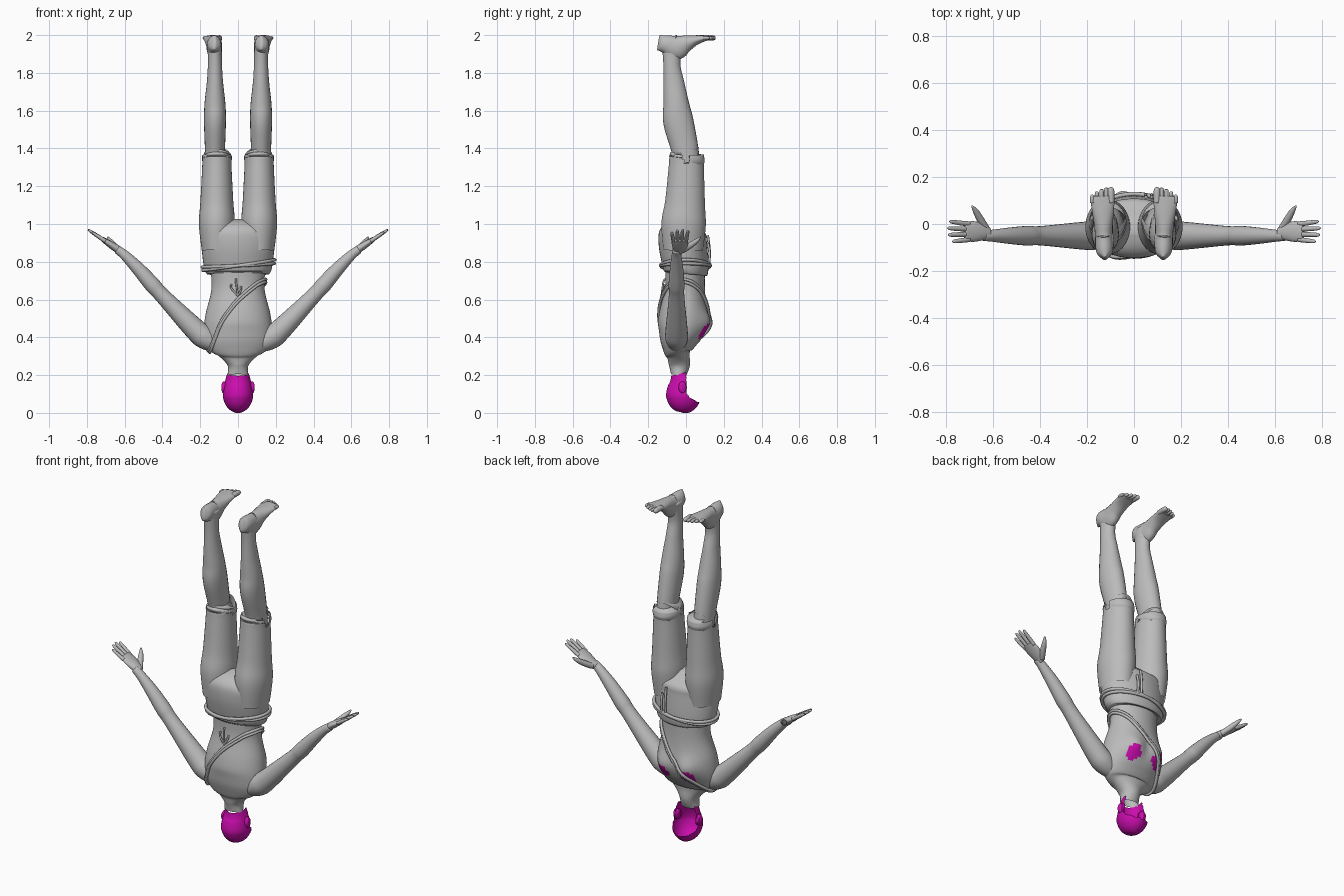
import bpy, bmesh
from math import sin, cos, pi, exp, hypot
from mathutils import Vector
from mathutils.bvhtree import BVHTree

if "Cube" in bpy.data.objects:
    bpy.data.objects.remove(bpy.data.objects["Cube"])

ACROSS, DEEP = Vector((1, 0, 0)), Vector((0, 1, 0))


def material(name, red, green, blue):
    mat = bpy.data.materials.new(name)
    mat.use_nodes = True
    colour = (red, green, blue, 1)
    mat.diffuse_color = colour
    mat.node_tree.nodes["Principled BSDF"].inputs["Base Color"].default_value = colour
    return mat


GREY = material("plain grey", .5, .5, .5)
MAGENTA = material("magenta", .6, .004, .42)


def smooth_path(points, steps, closed=False):
    """Catmull-Rom samples through tuples of any length."""
    count = len(points)

    def pick(index):
        return points[index % count] if closed else points[min(max(index, 0), count - 1)]

    samples = []
    for index in range(count if closed else count - 1):
        corners = [pick(index + offset) for offset in (-1, 0, 1, 2)]
        for step in range(steps):
            t = step / steps
            samples.append([
                b + t / 2 * (c - a + t * (2 * a - 5 * b + 4 * c - d + t * (3 * b - a - 3 * c + d)))
                for a, b, c, d in zip(*corners)])
    if not closed:
        samples.append(list(points[-1]))
    return samples


def add_object(name, data, mat):
    data.materials.append(mat)
    thing = bpy.data.objects.new(name, data)
    bpy.context.collection.objects.link(thing)
    return thing


def loft(name, rings, side=ACROSS, mat=GREY, sides=24, caps=True, shape=None, drop=None):
    """Skin rings of (x, y, z, radius along side, other radius)."""
    rings = smooth_path(rings, 6)
    mids = [Vector(ring[:3]) for ring in rings]
    bm = bmesh.new()
    loops = []
    for index, mid in enumerate(mids):
        ahead = mids[min(index + 1, len(mids) - 1)]
        tangent = (ahead - mids[max(index - 1, 0)]).normalized()
        u = (side - tangent * side.dot(tangent)).normalized()
        v = tangent.cross(u)
        wide, thick = (max(radius, .001) for radius in rings[index][3:])
        angles = [2 * pi * k / sides for k in range(sides)]
        spots = [mid + u * wide * cos(a) + v * thick * sin(a) for a in angles]
        loops.append([bm.verts.new(shape(spot) if shape else spot) for spot in spots])
    for lower, upper in zip(loops, loops[1:]):
        for k in range(sides):
            bm.faces.new((lower[k - 1], lower[k], upper[k], upper[k - 1]))
    if caps:
        bm.faces.new(loops[0])
        bm.faces.new(loops[-1])
    bmesh.ops.recalc_face_normals(bm, faces=bm.faces[:])
    if drop:
        gone = [face for face in bm.faces if drop(face.calc_center_median())]
        bmesh.ops.delete(bm, geom=gone, context="FACES")
    for face in bm.faces:
        face.smooth = True
    mesh = bpy.data.meshes.new(name)
    bm.to_mesh(mesh)
    bm.free()
    return add_object(name, mesh, mat)


def upright(rows, x=0):
    """Turn rows of (height, half width, back, front) into rings."""
    return [(x, (back + front) / 2, z, width, (front - back) / 2) for z, width, back, front in rows]


def rope(name, points, radius, wrap=None):
    """Round cord; with wrap it is a closed loop lying on that object."""
    path = [Vector(point) for point in smooth_path(points, 6, bool(wrap))]
    if wrap:
        mesh = wrap.data
        tree = BVHTree.FromPolygons([vert.co for vert in mesh.vertices],
                                    [poly.vertices[:] for poly in mesh.polygons])
        hits = [tree.find_nearest(point) for point in path]
        path = [hit + normal * radius for hit, normal, face, distance in hits]
    curve = bpy.data.curves.new(name, "CURVE")
    curve.dimensions = "3D"
    curve.bevel_depth = radius
    curve.bevel_resolution = 2
    curve.use_fill_caps = True
    spline = curve.splines.new("POLY")
    spline.points.add(len(path) - 1)
    for knot, point in zip(spline.points, path):
        knot.co = (*point, 1)
    spline.use_cyclic_u = bool(wrap)
    add_object(name, curve, GREY)


# Torso and neck, with a fuller chest and two coloured patches
def fuller_chest(spot):
    if spot.y > 0:
        reach = hypot(abs(spot.x) - .08, spot.z - .48)
        spot.y += .03 * exp(-(reach / .06) ** 2)
    return spot


torso = loft("torso", upright([
    (.2, .055, -.08, 0), (.25, .055, -.09, .02), (.3, .1, -.1, .02), (.33, .15, -.12, .03),
    (.38, .175, -.14, .06), (.45, .18, -.15, .1), (.53, .17, -.14, .11), (.66, .14, -.11, .1),
    (.8, .15, -.11, .1)]), sides=64, caps=False, shape=fuller_chest)
torso.data.materials.append(MAGENTA)
for poly in torso.data.polygons:
    spot = poly.center
    if spot.y > .03 and hypot(abs(spot.x) - .08, spot.z - .43) < .04:
        poly.material_index = 1


# Hollow head shell with an open face
def face_opening(spot):
    chin = max(0, .115 - spot.z)
    return spot.z > .055 and spot.y > 20 * chin ** 2


bowl = [(.1 - .1 * cos(a), .08 * sin(a), -.02 - .085 * sin(a), .09 * sin(a) - .01)
        for a in [pi * k / 10 for k in range(6)]]
loft("head_shell", upright(bowl + [(.16, .07, -.09, .07), (.21, .057, -.08, .04)]),
     mat=MAGENTA, sides=80, caps=False, drop=face_opening)

# Seat of the trousers
seat = loft("trouser_seat", upright([
    (.735, .165, -.11, .11), (.77, .18, -.12, .12), (.9, .195, -.145, .11),
    (.97, .19, -.13, .1), (1.02, .06, -.04, .03)]), sides=40)


def cuff_slit(spot):
    return abs(spot.x) > .16 and abs(spot.y) < (spot.z - 1.3) / 3


for flip, tag in ((1, "left_"), (-1, "right_")):
    # Ear
    loft(tag + "ear", [(flip * .06, -.015, .135, .02, .03), (flip * .08, -.02, .135, .02, .03),
                       (flip * .087, -.02, .135, .01, .015)], DEEP, MAGENTA)

    # Trouser leg with a turned-in cuff
    loft(tag + "trouser_leg", upright([
        (.86, .08, -.12, .09), (1, .095, -.13, .105), (1.12, .087, -.11, .1), (1.32, .077, -.09, .095),
        (1.345, .08, -.09, .1), (1.365, .077, -.08, .095), (1.355, .065, -.07, .08)], flip * .112),
         sides=48, caps=False, drop=cuff_slit)

    # Lower leg down to the heel
    loft(tag + "leg", upright([
        (1.2, .05, -.06, .07), (1.36, .052, -.07, .07), (1.54, .058, -.12, .04), (1.64, .055, -.12, .015),
        (1.75, .043, -.12, -.01), (1.85, .037, -.12, -.03), (1.96, .036, -.13, -.01)], flip * .122))

    # Foot from heel to ball, then five toes in a falling arc
    loft(tag + "foot", [(flip * (.13 + y / 25), y, 2 - depth, width, depth) for y, width, depth in (
        (-.147, .01, .04), (-.13, .03, .043), (-.1, .038, .05), (-.05, .038, .065),
        (0, .04, .045), (.05, .046, .027), (.1, .05, .016), (.12, .04, .014))])
    for toe in range(5):
        radius = .009 if toe else .014
        x = flip * (.098 + .02 * toe)
        tip = .157 - .002 * toe ** 2
        loft(f"{tag}toe_{toe + 1}", [(x, y, 1.985, size, size) for y, size in (
            (.09, radius), (tip - radius, radius), (tip, radius / 3))], sides=12)

    # Arm from shoulder to wrist
    loft(tag + "arm", [(flip * x, -.05, z, radius, radius) for x, z, radius in (
        (.1, .355, .04), (.17, .395, .06), (.23, .445, .058), (.4, .62, .041), (.455, .68, .042),
        (.53, .765, .035), (.6, .835, .026), (.64, .865, .022))], DEEP)

    # Palm and fingers, laid out along the line of the forearm
    def along(reach, y, wide, thick):
        return (flip * (.62 + .83 * reach), y, .855 + .55 * reach, wide, thick)

    loft(tag + "palm", [along(0, -.04, .026, .02), along(.04, -.034, .038, .02),
                        along(.08, -.032, .044, .017), along(.12, -.032, .04, .012)], DEEP)
    for finger, length in enumerate((.2, .21, .206, .185)):
        base = -.022 * finger
        tip = base + .01 - .006 * finger
        loft(f"{tag}finger_{finger + 1}", [
            along(.1, base, .011, .011), along(length - .05, (base + tip) / 2, .01, .01),
            along(length - .01, tip, .008, .007), along(length, tip, .003, .003)], DEEP, sides=12)

    # Thumb
    loft(tag + "thumb", [(flip * x, y, z, radius, radius) for x, y, z, radius in (
        (.63, -.02, .86, .016), (.655, .02, .885, .016), (.675, .055, .91, .012),
        (.69, .076, .93, .004))], sides=12)

# Two rope strands tied around the waist
for tag, tilt in (("first", .03), ("second", .01)):
    turn = [pi * k / 8 for k in range(16)]
    rope(tag + "_belt_rope", [(.2 * cos(a), .13 * sin(a), .78 + tilt * cos(a)) for a in turn], .009, seat)

# Doubled strap slung over one shoulder
for tag, lift in (("lower", 0), ("upper", .016)):
    rope(tag + "_shoulder_strap", [(x, y, z + lift) for x, y, z in (
        (.15, 0, .69), (.1, -.1, .67), (0, -.14, .59), (-.08, -.15, .49), (-.13, -.15, .4), (-.15, -.1, .33),
        (-.15, -.03, .32), (-.12, .06, .37), (-.06, .12, .45), (.02, .13, .54), (.1, .1, .63))], .008, torso)

# Loose rope ends at front and back
for tag, x, top in (("long", .05, .94), ("short", .075, .9)):
    rope(tag + "_belt_tail", [(x, .12, .78), (x, .125, .85), (x, .115, top)], .007)
for tag, x, top in (("outer", -.035, .68), ("middle", -.01, .71), ("inner", .015, .67)):
    rope(tag + "_strap_tail", [(0, -.13, .62), (x, -.12, top - .02), (x, -.11, top)], .005)
